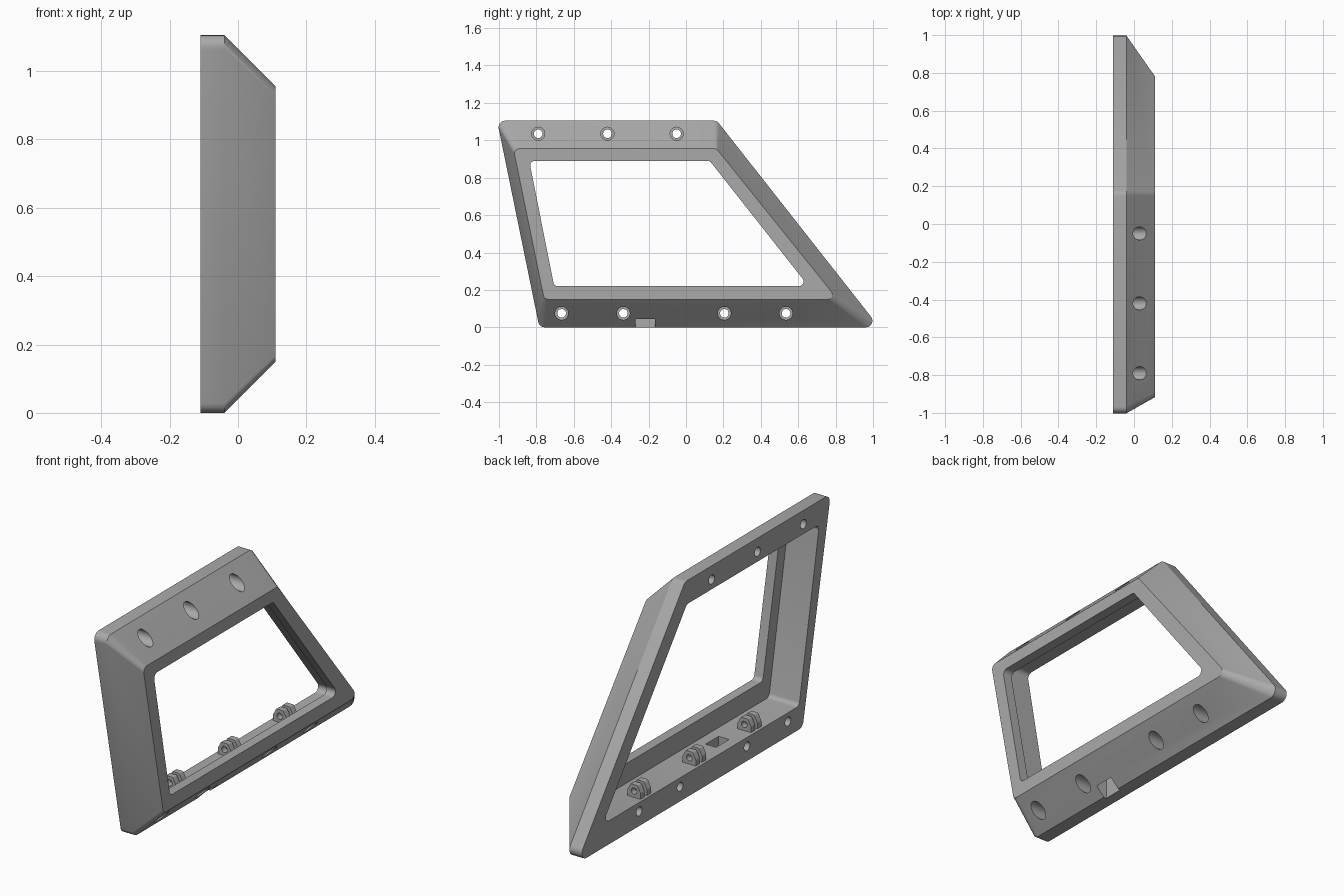
import bpy, bmesh, math
from mathutils import Vector

cube = bpy.data.objects.get("Cube")
if cube:
    bpy.data.objects.remove(cube, do_unlink=True)

grey = bpy.data.materials.new("mid_grey")
grey.use_nodes = True
COLOUR = (0.4, 0.4, 0.4, 1)
grey.diffuse_color = COLOUR
grey.node_tree.nodes["Principled BSDF"].inputs["Base Color"].default_value = COLOUR


def rounded(corners, r, steps=6):
    """Polygon outline with every corner filleted."""
    pts = []
    for i, c in enumerate(corners):
        c = Vector(c)
        u = (Vector(corners[i - 1]) - c).normalized()
        v = (Vector(corners[(i + 1) % len(corners)]) - c).normalized()
        half = u.angle(v) / 2
        centre = c + (u + v).normalized() * r / math.sin(half)
        reach = r / math.tan(half)
        a = (c + u * reach - centre).normalized()
        b = (c + v * reach - centre).normalized()
        pts += [centre + a.slerp(b, k / steps).normalized() * r for k in range(steps + 1)]
    return pts


def circle(a, b, r, n=32):
    return [Vector((a + r * math.cos(t * math.tau / n), b + r * math.sin(t * math.tau / n)))
            for t in range(n)]


def loft(name, sections, axis="x"):
    """Closed solid through (position, outline) sections along an axis."""
    bm = bmesh.new()
    rings = []
    for pos, outline in sections:
        rings.append([bm.verts.new((pos, p[0], p[1]) if axis == "x" else (p[0], pos, p[1]))
                      for p in outline])
    for a, b in zip(rings, rings[1:]):
        n = len(a)
        for i in range(n):
            bm.faces.new((a[i], a[(i + 1) % n], b[(i + 1) % n], b[i]))
    bm.faces.new(rings[0])
    bm.faces.new(rings[-1])
    bmesh.ops.recalc_face_normals(bm, faces=bm.faces)
    mesh = bpy.data.meshes.new(name)
    bm.to_mesh(mesh)
    bm.free()
    mesh.materials.append(grey)
    obj = bpy.data.objects.new(name, mesh)
    bpy.context.collection.objects.link(obj)
    return obj


def cut(obj, cutters):
    """Subtract the cutters, bake the result and remove the cutters."""
    for c in cutters:
        c.hide_render = True
        mod = obj.modifiers.new("cut", "BOOLEAN")
        mod.object, mod.operation, mod.solver = c, "DIFFERENCE", "EXACT"
    graph = bpy.context.evaluated_depsgraph_get()
    graph.update()
    mesh = bpy.data.meshes.new_from_object(obj.evaluated_get(graph))
    obj.modifiers.clear()
    obj.data = mesh
    for c in cutters:
        bpy.data.objects.remove(c, do_unlink=True)


def smooth(obj):
    bpy.ops.object.select_all(action="DESELECT")
    obj.select_set(True)
    bpy.context.view_layer.objects.active = obj
    bpy.ops.object.shade_smooth_by_angle(angle=math.radians(30))


def quad(left_low, right_low, right_top, left_top, low, top, r):
    return rounded([(left_low, low), (right_low, low), (right_top, top), (left_top, top)], r)


BACK, SHOULDER, FRONT, LIP = -0.11, -0.04, 0.11, 0.06
FLOOR = 0.12

# Frame: straight rim at the back, then tapered to the front face
outer = quad(-0.784, 1.034, 0.165, -1.01, 0, 1.105, 0.035)
rim = quad(-0.758, 0.81, 0.163, -0.923, 0.15, 0.955, 0.025)
frame = loft("window_frame", [(BACK, outer), (SHOULDER, outer), (FRONT, rim)])

# Opening: wide pocket from the back, smaller window through the front lip
pocket = quad(-0.755, 0.83, 0.15, -0.918, FLOOR, 0.985, 0.025)
window = quad(-0.705, 0.655, 0.127, -0.838, 0.22, 0.89, 0.025)
cutters = [loft("opening_cutter", [(-0.2, pocket), (LIP, pocket), (LIP, window), (0.2, window)])]

# Counterbored bolt holes along the top and bottom rails
bolts = [(y, 1.035) for y in (-0.79, -0.42, -0.05)]
bolts += [(y, 0.075) for y in (-0.665, -0.335, 0.205, 0.535)]
for y, z in bolts:
    shank, head = circle(y, z, 0.023), circle(y, z, 0.035)
    cutters.append(loft("bolt_cutter", [(-0.2, shank), (-0.06, shank), (-0.06, head), (0.2, head)]))

# Cable slot through the bottom rail
slot = [(-0.055, -0.1), (0.005, -0.1), (0.005, 0.2), (-0.055, 0.2)]
cutters.append(loft("slot_cutter", [(-0.27, slot), (-0.165, slot)], "y"))
cut(frame, cutters)
smooth(frame)

# Hinge lugs: pairs of drilled plates standing on the pocket floor
plate = rounded([(-0.095, FLOOR - 0.008), (-0.02, FLOOR - 0.008), (-0.02, 0.15),
                 (-0.038, 0.185), (-0.077, 0.185), (-0.095, 0.15)], 0.006, 3)
for i, y in enumerate((-0.43, 0.015, 0.46)):
    for side, word in ((-1, "front"), (1, "rear")):
        mid = y + side * 0.026
        lug = loft(f"hinge_lug_{i + 1}_{word}", [(mid - 0.016, plate), (mid + 0.016, plate)], "y")
        pin = circle(-0.0575, 0.152, 0.016, 24)
        cut(lug, [loft("pin_cutter", [(mid - 0.1, pin), (mid + 0.1, pin)], "y")])
        smooth(lug)
